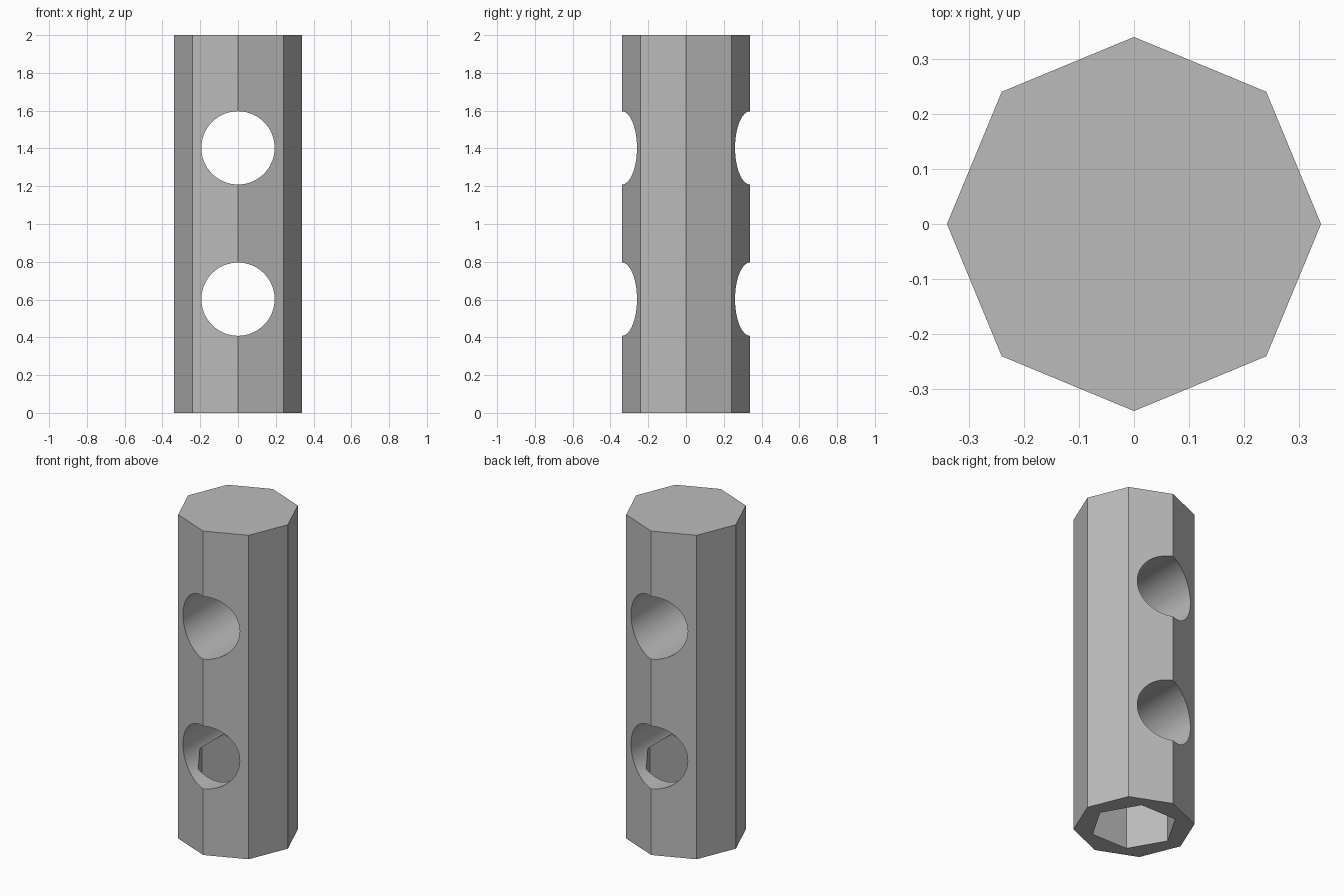
import bpy
from math import pi, radians

cube = bpy.data.objects.get("Cube")
if cube:
    bpy.data.objects.remove(cube, do_unlink=True)

HEIGHT = 2.0
BODY_RADIUS = 0.34
HOLE_RADIUS = 0.194
HOLE_HEIGHTS = (0.602, 1.403)
SOCKET_RADIUS = 0.246
SOCKET_DEPTH = 0.525

# Plain grey metal
grey = bpy.data.materials.new("grey_metal")
grey.use_nodes = True
colour = (0.5, 0.5, 0.5, 1.0)
grey.diffuse_color = colour
grey.node_tree.nodes["Principled BSDF"].inputs["Base Color"].default_value = colour


def prism(name, sides, radius, depth, location, rotation=(0, 0, 0)):
    bpy.ops.mesh.primitive_cylinder_add(
        vertices=sides, radius=radius, depth=depth,
        location=location, rotation=rotation)
    obj = bpy.context.object
    obj.name = name
    obj.data.materials.append(grey)
    return obj


def cut(target, cutter):
    mod = target.modifiers.new(cutter.name, 'BOOLEAN')
    mod.operation = 'DIFFERENCE'
    mod.solver = 'EXACT'
    mod.object = cutter
    bpy.ops.object.select_all(action='DESELECT')
    target.select_set(True)
    bpy.context.view_layer.objects.active = target
    bpy.ops.object.modifier_apply(modifier=mod.name)
    bpy.data.objects.remove(cutter, do_unlink=True)


# Octagonal bar with corners on the axes
body = prism("socket_body", 8, BODY_RADIUS, HEIGHT, (0, 0, HEIGHT / 2))

# Hexagonal socket in the underside, corners on the x axis
cut(body, prism("hex_socket", 6, SOCKET_RADIUS, SOCKET_DEPTH * 2,
                (0, 0, 0), (0, 0, pi / 2)))

# Round cross holes, front to back
for z in HOLE_HEIGHTS:
    cut(body, prism("cross_hole", 64, HOLE_RADIUS, 1.0,
                    (0, 0, z), (pi / 2, 0, 0)))

# Smooth hole walls, crisp corners
body.select_set(True)
bpy.context.view_layer.objects.active = body
bpy.ops.object.shade_smooth_by_angle(angle=radians(25))
